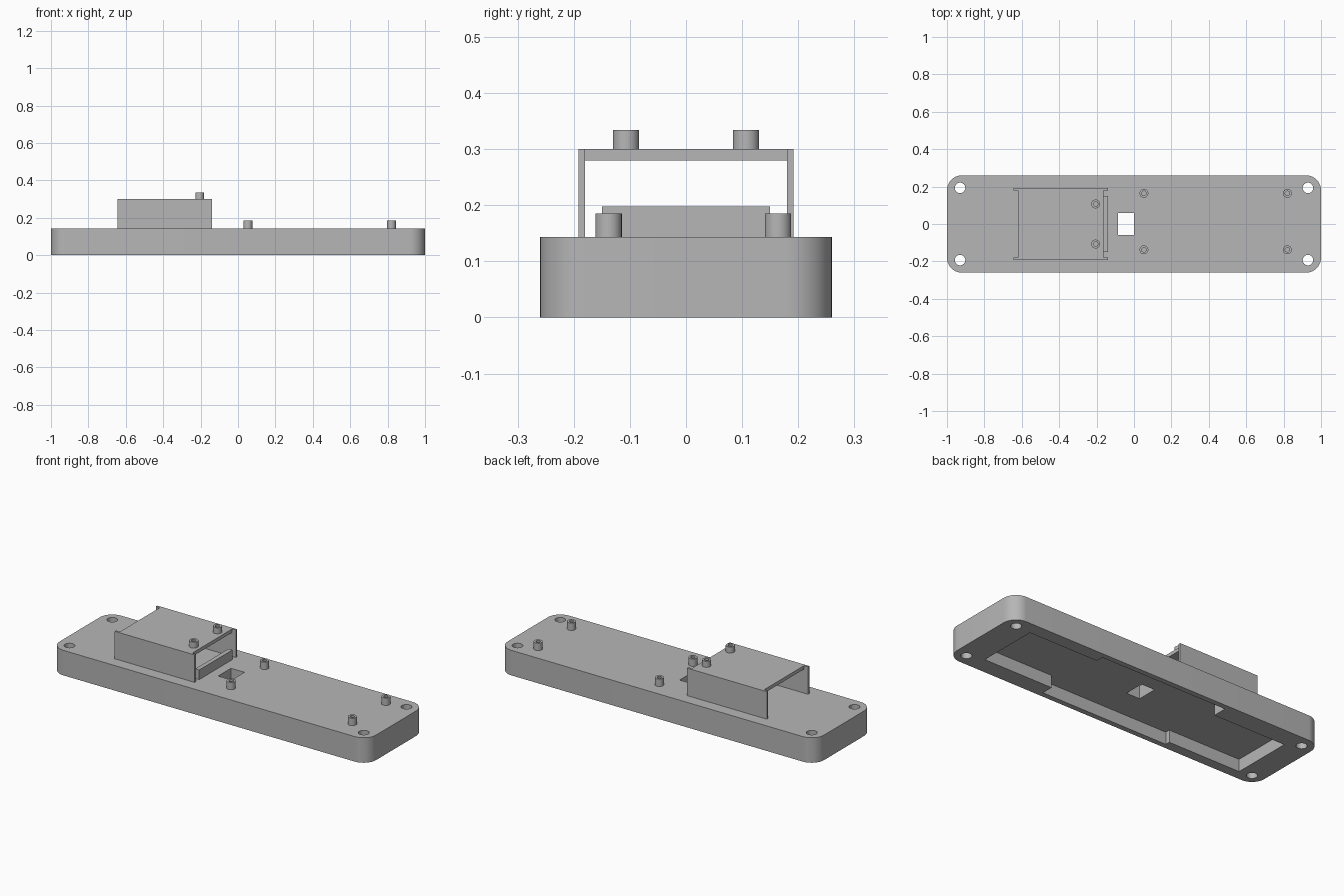
import bpy, bmesh, math
from mathutils import Vector

cube = bpy.data.objects.get("Cube")
if cube:
    bpy.data.objects.remove(cube, do_unlink=True)

GREY = (0.47, 0.47, 0.47, 1.0)
mat = bpy.data.materials.new("plain grey")
mat.use_nodes = True
mat.diffuse_color = GREY
mat.node_tree.nodes["Principled BSDF"].inputs["Base Color"].default_value = GREY

TOP = 0.143     # height of the base deck
POCKET = 0.07   # depth of the hollow underneath


def finish(name, bm):
    bmesh.ops.recalc_face_normals(bm, faces=bm.faces)
    mesh = bpy.data.meshes.new(name)
    bm.to_mesh(mesh)
    bm.free()
    mesh.materials.append(mat)
    obj = bpy.data.objects.new(name, mesh)
    bpy.context.collection.objects.link(obj)
    return obj


def prism(name, outline, z0, z1):
    """Extrude a flat outline upward."""
    bm = bmesh.new()
    face = bm.faces.new([bm.verts.new((x, y, z0)) for x, y in outline])
    ext = bmesh.ops.extrude_face_region(bm, geom=[face])
    verts = [g for g in ext["geom"] if isinstance(g, bmesh.types.BMVert)]
    bmesh.ops.translate(bm, verts=verts, vec=(0, 0, z1 - z0))
    return finish(name, bm)


def box(name, x0, x1, y0, y1, z0, z1):
    return prism(name, [(x0, y0), (x1, y0), (x1, y1), (x0, y1)], z0, z1)


def arc(cx, cy, r, a0, a1, n):
    return [(cx + r * math.cos(math.radians(a0 + (a1 - a0) * i / n)),
             cy + r * math.sin(math.radians(a0 + (a1 - a0) * i / n))) for i in range(n + 1)]


def activate(obj):
    bpy.ops.object.select_all(action="DESELECT")
    obj.select_set(True)
    bpy.context.view_layer.objects.active = obj


def smooth(obj):
    activate(obj)
    bpy.ops.object.shade_smooth_by_angle(angle=math.radians(30))


def cut(obj, cutter):
    cutter.hide_render = True
    mod = obj.modifiers.new("cut", "BOOLEAN")
    mod.operation, mod.solver, mod.object = "DIFFERENCE", "EXACT", cutter
    activate(obj)
    bpy.ops.object.modifier_apply(modifier=mod.name)
    bpy.data.objects.remove(cutter, do_unlink=True)


def post(name, x, y, z0, z1, r=0.0235, bore=0.012):
    """Round standoff with a blind screw hole, turned from a profile."""
    bm = bmesh.new()
    z0 -= 0.004
    floor = z0 + 0.01
    profile = [(0, z0), (r, z0), (r, z1), (bore, z1), (bore, floor), (0, floor)]
    verts = [bm.verts.new((x + px, y, pz)) for px, pz in profile]
    edges = [bm.edges.new(pair) for pair in zip(verts, verts[1:])]
    bmesh.ops.spin(bm, geom=verts + edges, cent=(x, y, 0), axis=(0, 0, 1),
                   angle=2 * math.pi, steps=32)
    bmesh.ops.remove_doubles(bm, verts=bm.verts, dist=1e-5)
    smooth(finish(name, bm))


# Base block with rounded corners
R, HX, HY = 0.08, 1.0, 0.26
outline = []
for sx, sy, a in ((1, 1, 0), (-1, 1, 90), (-1, -1, 180), (1, -1, 270)):
    outline += arc(sx * (HX - R), sy * (HY - R), R, a, a + 90, 12)
base = prism("base", outline, 0, TOP)

# Hollow underside: two offset bays joined by a wider middle bay
cut(base, prism("pocket_cutter", [
    (0.835, -0.163), (0.835, 0.187), (0.40, 0.187), (0.40, 0.23),
    (-0.40, 0.23), (-0.40, 0.147), (-0.855, 0.147), (-0.855, -0.203),
    (-0.40, -0.203), (-0.40, -0.23), (0.40, -0.23), (0.40, -0.163)], -0.1, POCKET))

# Cable window and corner screw holes
cut(base, box("window_cutter", -0.085, 0.0, -0.058, 0.058, -0.1, 0.3))
for sx in (-1, 1):
    for sy in (-1, 1):
        cut(base, prism("hole_cutter", arc(sx * 0.93, sy * 0.193, 0.028, 0, 348.75, 31), -0.1, 0.3))
smooth(base)

# Raised bracket: two side walls, top plate and a low stop lip
for side, s in (("left", 1), ("right", -1)):
    y0, y1 = sorted((s * 0.18, s * 0.192))
    box("bracket_wall_" + ("back" if s > 0 else "front"), -0.645, -0.14, y0, y1, TOP - 0.004, 0.30)
box("bracket_top", -0.62, -0.163, -0.181, 0.181, 0.28, 0.30)
box("stop_lip", -0.165, -0.14, -0.15, 0.15, TOP - 0.004, 0.198)

# Standoffs on the bracket and on the deck
for y in (-0.107, 0.107):
    post("bracket_standoff", -0.205, y, 0.30, 0.334)
for x in (0.053, 0.82):
    for y in (-0.138, 0.164):
        post("deck_standoff", x, y, TOP, 0.185)
